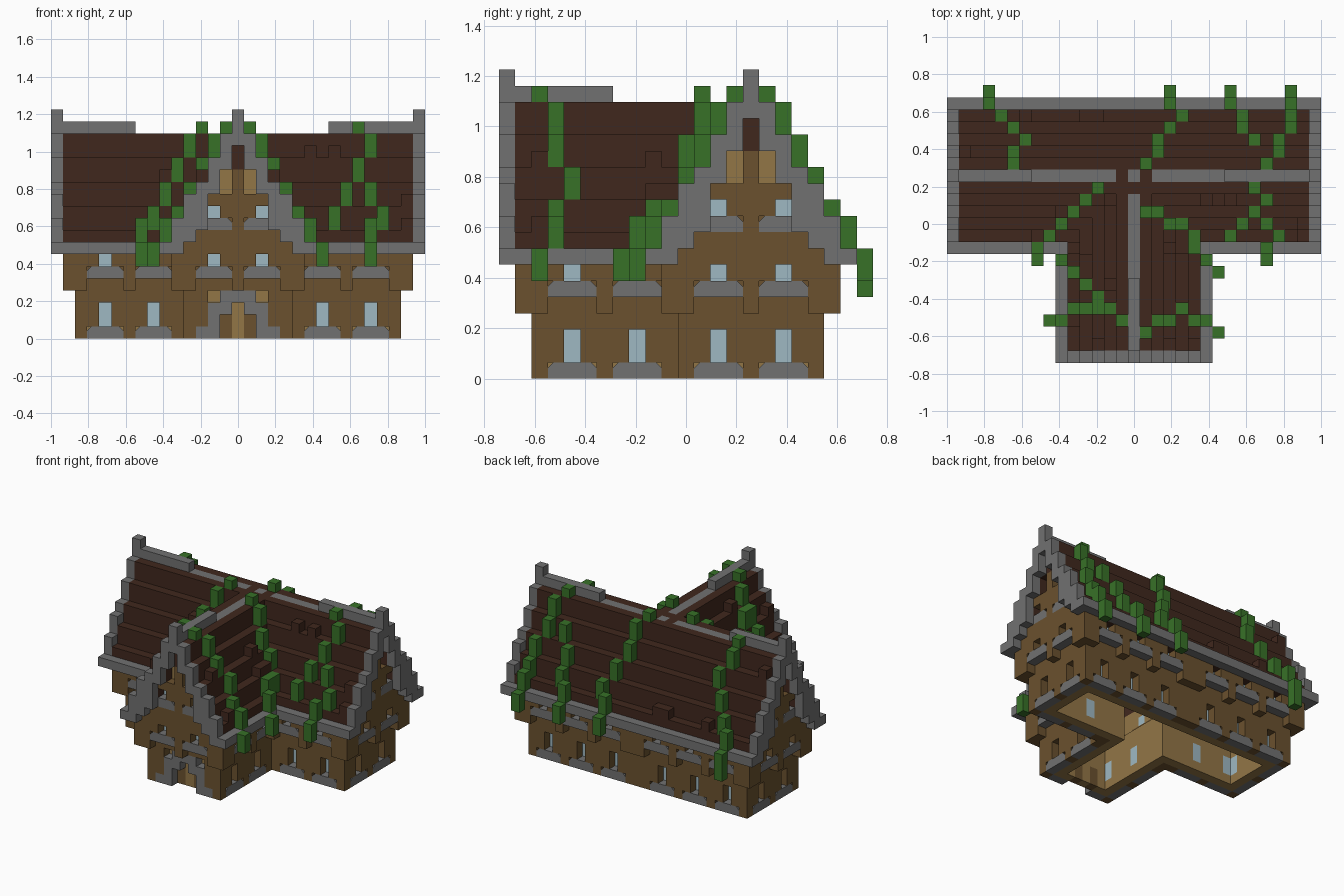
import bpy, bmesh, random
from mathutils import Vector

if "Cube" in bpy.data.objects:
    bpy.data.objects.remove(bpy.data.objects["Cube"])
random.seed(4)
U = 2 / 31                      # block size
RIDGE = 4                       # row of the main ridge
TOP = [17, 17, 15, 13, 11, 9, 8]        # roof height by distance from the ridge
TRIM_LOW = [16, 14, 12, 9, 8, 7, 7]     # gable trim, lower edge
TRIM_TOP = [19, 17, 15, 13, 12, 10, 8]  # gable trim, upper edge


def material(name, r, g, b):
    m = bpy.data.materials.new(name)
    m.use_nodes = True
    col = [(c / 255) ** 2.2 for c in (r, g, b)] + [1]
    m.diffuse_color = col
    m.node_tree.nodes["Principled BSDF"].inputs["Base Color"].default_value = col
    return m


wood = material("brown wood", 106, 82, 50)
tan = material("light wood", 145, 117, 72)
stone = material("grey stone", 112, 112, 112)
tile = material("dark roof tile", 66, 44, 35)
leaf = material("vine green", 58, 112, 44)
pane = material("pale blue glass", 157, 183, 193)
PARTS = {"outer_walls": wood, "inner_walls": tan, "window_glass": pane,
         "roof_tiles": tile, "stone_trim": stone, "door_arch": stone,
         "door": tan, "vines": leaf}
cells = {}                      # block position -> part name
sills = []                      # (position, runs along x)


def roof(i, j):
    """Roof height and distance from the ridge at a column, or None."""
    found = []
    if abs(i) <= 14 and abs(j - RIDGE) <= 6:
        d = abs(j - RIDGE)
        found.append((TOP[d], d))
    if abs(i) <= 6 and -10 <= j <= RIDGE:
        found.append((TOP[abs(i)], abs(i)))
    return max(found, default=None)


def inside(i, j, n):
    """Is the column within the T-shaped floor plan inset by n?"""
    return (abs(i) <= 14 - n and n - 1 <= j <= 9 - n) or \
        (abs(i) <= 5 - n and n - 10 <= j <= RIDGE)


def window_offset(i, j, n):
    """Distance along the wall to the nearest window, and wall direction."""
    a = abs(i)
    if j == 9 - n:
        return min(abs(a - c) for c in (3, 7, 11)), True
    if j == n - 10:
        return abs(a - 2), True
    if j == n - 1 and a > 5 - n:
        return min(abs(a - c) for c in (7, 11)), True
    return min(abs(j - c) for c in (-7, -3, 2, 6)), False


def wall_block(i, j, k, n):
    """Part found at one wall block of layer n, or None for a gap."""
    off, along = window_offset(i, j, n)
    ridge_dist = abs(i) if along else abs(j - RIDGE)
    near, centre = off <= 1, off == 0
    front_door = j == n - 10 and abs(i) <= 3 and k < 4
    a = abs(i)
    if n == 0:                  # overhanging upper storey
        if k < 4 or (k == 4 and near) or (k in (6, 10) and centre):
            return None
        if k in (5, 9) and near:
            if centre:
                sills.append(((i, j, k), along))
            return None
        if ridge_dist == 1 and k in (12, 13):
            return None         # gable recess
        return "outer_walls"
    if n == 1 and k < 5:        # ground storey
        if front_door:
            if a == 3:
                return "stone_trim" if k == 0 else "outer_walls"
            arch = (a == 2 and k < 3) or (a == 1 and k > 1) or (a == 0 and k == 3)
            return "door_arch" if arch else None
        if k == 0 and near:
            if centre:
                sills.append(((i, j, k), along))
            return None
        return None if k in (1, 2) and centre else "outer_walls"
    if n == 1:                  # lining of the upper storey
        if k in (6, 10) and centre:
            return "window_glass"
        return "outer_walls" if k in (5, 9) and near else "inner_walls"
    if k < 5:                   # lining of the ground storey
        if front_door:
            if a == 0 and k < 3:
                return "door"
            return "outer_walls" if a == 1 and k < 2 else "inner_walls"
        return "window_glass" if k in (1, 2) and centre else "inner_walls"
    return None


# Roof shell with stone ridge and eaves, and a few raised tiles
for i in range(-14, 15):
    for j in range(-10, 11):
        found = roof(i, j)
        if not found:
            continue
        h, d = found
        for k in range(max(7, h - 3), h):
            cells[i, j, k] = "stone_trim" if d == 6 or (d == 0 and k == 16) else "roof_tiles"
        if 2 <= d <= 5 and random.random() < 0.07:
            cells[i, j, h] = "roof_tiles"

# Stepped gable trim and raised ridge ends
for d in range(-6, 7):
    for k in range(TRIM_LOW[abs(d)], TRIM_TOP[abs(d)]):
        for pos in ((15, RIDGE + d, k), (-15, RIDGE + d, k), (d, -11, k)):
            cells[pos] = "stone_trim"
for i in [*range(-14, -8), *range(8, 15)]:
    cells[i, RIDGE, 17] = "stone_trim"
for j in range(-10, -4):
    cells[0, j, 17] = "stone_trim"

# Walls, built as three nested layers
for i in range(-14, 15):
    for j in range(-10, 10):
        for n in range(3):
            if inside(i, j, n) and not inside(i, j, n + 1):
                for k in range(roof(i, j)[0]):
                    if (i, j, k) not in cells:
                        part = wall_block(i, j, k, n)
                        if part:
                            cells[i, j, k] = part

# Vines climbing over the roof: start column, then steps along the path
VINES = [
    [(3, 11), (3, 10), (4, 9), (3, 8), (2, 7), (2, 6), (1, 5)],
    [(8, 11), (8, 10), (9, 9), (9, 8), (10, 7), (12, 6), (11, 5)],
    [(13, 10), (13, 11), (13, 9), (13, 8), (12, 7)],
    [(-12, 11), (-12, 10), (-11, 9), (-10, 8), (-9, 7), (-10, 6), (-10, 5)],
    [(10, 3), (11, 2), (10, 1), (9, 0), (8, -1)],
    [(11, 0), (12, -1), (11, -2), (11, -3)],
    [(-3, 3), (-4, 2), (-5, 1), (-6, 0), (-7, -1), (-8, -2), (-8, -3)],
    [(1, 1), (2, 1), (3, 0), (4, 0), (5, -1), (5, -2), (6, -3), (7, -4)],
    [(1, -9), (2, -8), (3, -8), (4, -7), (5, -8), (6, -8), (7, -9)],
    [(-6, -3), (-5, -4), (-4, -5), (-3, -6), (-2, -7), (-1, -8)],
    [(-3, -7), (-4, -7), (-5, -7), (-6, -8), (-7, -8)],
]
for path in VINES:
    for i, j in path:
        found = roof(i, j)
        low = found[0] if found else (5 if i == -12 else 6)
        high = min(low + 2, 18) if found else 8
        for k in range(low, high):
            cells[i, j, k] = "vines"


def add_object(name, bm, mat):
    mesh = bpy.data.meshes.new(name)
    bm.to_mesh(mesh)
    bm.free()
    mesh.materials.append(mat)
    bpy.context.collection.objects.link(bpy.data.objects.new(name, mesh))


# Turn each part's blocks into a surface of their exposed sides
AXES = [Vector(v) for v in ((1, 0, 0), (0, 1, 0), (0, 0, 1))]
for name, mat in PARTS.items():
    bm = bmesh.new()
    for pos in [c for c, part in cells.items() if part == name]:
        centre = Vector(pos) + AXES[2] / 2
        for a in range(3):
            for s in (-1, 1):
                n, u = AXES[a] * s, AXES[(a + 1) % 3]
                if tuple(int(c) for c in Vector(pos) + n) in cells:
                    continue
                v = n.cross(u)
                corners = (-u - v, u - v, u + v, v - u)
                bm.faces.new([bm.verts.new((centre + (n + c) / 2) * U) for c in corners])
    bmesh.ops.remove_doubles(bm, verts=bm.verts, dist=U / 100)
    bmesh.ops.dissolve_limit(bm, angle_limit=0.01, verts=bm.verts, edges=bm.edges)
    add_object(name, bm, mat)

# Window sills: three blocks long with clipped upper corners
bm = bmesh.new()
outline = [(-1.5, 0), (1.5, 0), (1.5, 0.65), (1.15, 1), (-1.15, 1), (-1.5, 0.65)]
for pos, along in sills:
    t, w = (AXES[0], AXES[1]) if along else (AXES[1], AXES[0])
    base = Vector(pos)
    ends = [[bm.verts.new((base + t * p + AXES[2] * z + w * s) * U) for p, z in outline]
            for s in (-0.5, 0.5)]
    for ring in ends:
        bm.faces.new(ring)
    for q in range(len(outline)):
        bm.faces.new((ends[0][q - 1], ends[0][q], ends[1][q], ends[1][q - 1]))
bmesh.ops.recalc_face_normals(bm, faces=bm.faces)
add_object("window_sills", bm, stone)
